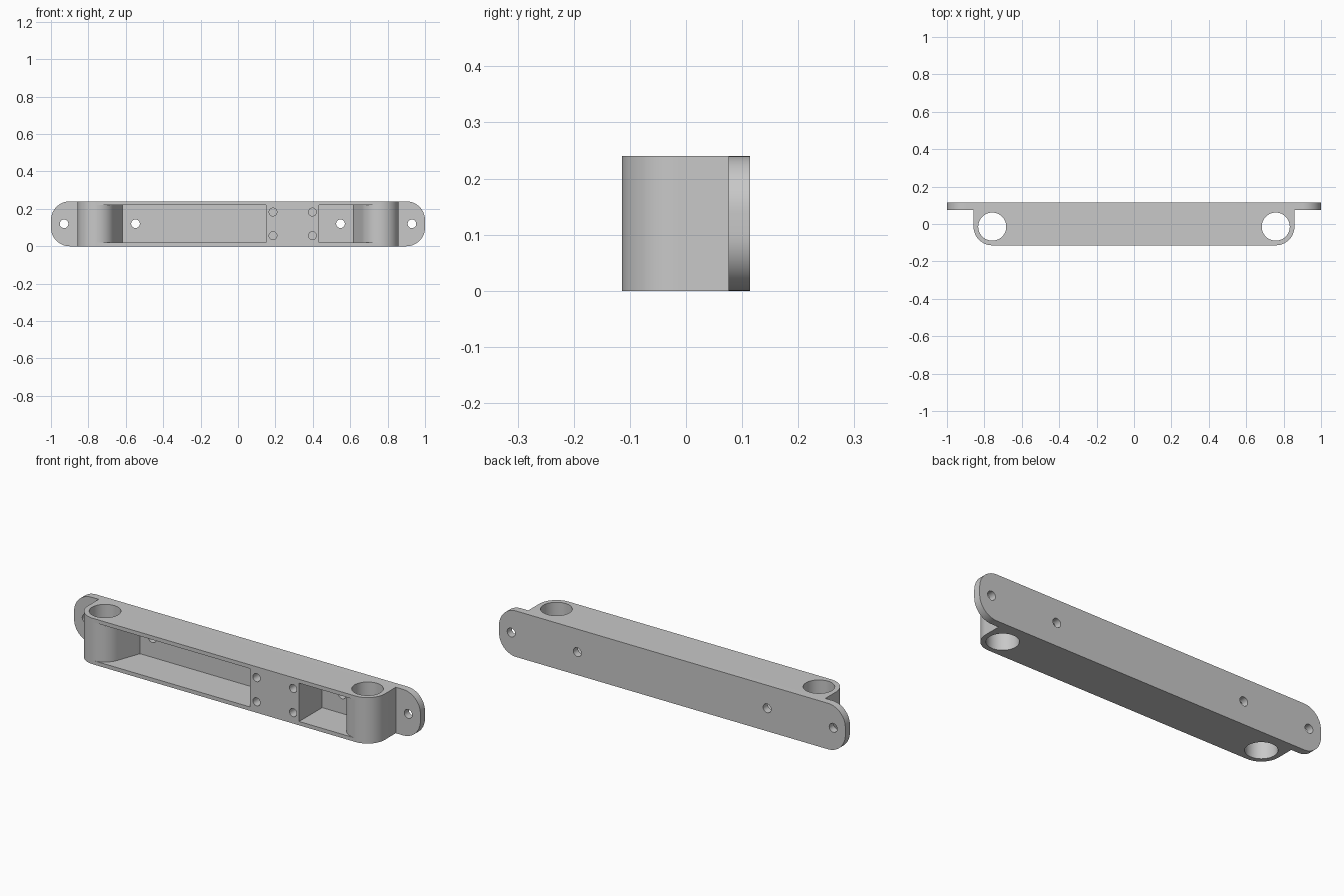
import bpy, bmesh
from math import cos, sin, tan, radians
from mathutils import Vector

cube = bpy.data.objects.get("Cube")
if cube:
    bpy.data.objects.remove(cube, do_unlink=True)

HALF_Y, HEIGHT = 0.114, 0.24
PLATE_Y = 0.076                      # front of the mounting plate and pocket backs
TUBE_X, TUBE_Y, TUBE_R = 0.758, -0.014, 0.1
BORE_R, SCREW_R, PILOT_R = 0.075, 0.023, 0.021

grey = bpy.data.materials.new("plain grey")
grey.diffuse_color = (0.58, 0.58, 0.58, 1)
grey.use_nodes = True
grey.node_tree.nodes["Principled BSDF"].inputs["Base Color"].default_value = grey.diffuse_color


def arc(cx, cy, r, start, end, steps):
    angles = [radians(start + (end - start) * i / steps) for i in range(steps + 1)]
    return [(cx + r * cos(a), cy + r * sin(a)) for a in angles]


def prism(points, low, high, axis="Z"):
    """Extrude a flat outline along Z, or an x-z outline along Y."""
    bm = bmesh.new()
    put = (lambda p: (p[0], p[1], low)) if axis == "Z" else (lambda p: (p[0], low, p[1]))
    face = bm.faces.new([bm.verts.new(put(p)) for p in points])
    step = Vector((0, 0, high - low)) if axis == "Z" else Vector((0, high - low, 0))
    grown = bmesh.ops.extrude_face_region(bm, geom=[face])["geom"]
    bmesh.ops.translate(bm, vec=step, verts=[v for v in grown if isinstance(v, bmesh.types.BMVert)])
    bmesh.ops.recalc_face_normals(bm, faces=bm.faces)
    return bm


def add_object(name, bm):
    mesh = bpy.data.meshes.new(name)
    bm.to_mesh(mesh)
    bm.free()
    obj = bpy.data.objects.new(name, mesh)
    bpy.context.collection.objects.link(obj)
    mesh.materials.append(grey)
    return obj


def round_hole(name, x, y, r, low, high, axis):
    return add_object(name, prism(arc(x, y, r, 0, 360, 48)[:-1], low, high, axis))


# Bar with round front corners and a thin mounting plate along the back
right = arc(TUBE_X, TUBE_Y, TUBE_R, -90, 0, 16)
right += [(TUBE_X + TUBE_R, PLATE_Y), (1, PLATE_Y), (1, HALF_Y)]
outline = right + [(-x, y) for x, y in reversed(right)]
bm = prism(outline, 0, HEIGHT)

# Round the four short corner edges of the plate
corners = []
for edge in bm.edges:
    a, b = (v.co for v in edge.verts)
    if a.x * b.x > 0.99 and abs(a.z - b.z) < 0.001:
        corners.append(edge)
bmesh.ops.bevel(bm, geom=corners, offset=0.1, offset_type="OFFSET", segments=14,
                profile=0.5, affect="EDGES")
bracket = add_object("bracket_body", bm)

cutters = []


# Front pockets, each wrapping round a tube and running off it in a sloping wall
def pocket(name, side, inner):
    lean = radians(20)
    curve = arc(TUBE_X, TUBE_Y, TUBE_R, -92, -160, 16)
    x, y = curve[-1]
    end = (x - (PLATE_Y - y) * tan(lean), PLATE_Y)
    front = -HALF_Y - 0.1
    pts = [(inner * side, front), (curve[0][0], front)] + curve + [end, (inner * side, PLATE_Y)]
    if side < 0:
        pts = [(-x, y) for x, y in pts[1:-1]]
        pts = [(inner, front)] + pts + [(inner, PLATE_Y)]
    cutters.append(add_object(name, prism(pts, 0.02, HEIGHT - 0.02)))


pocket("long_pocket_cutter", -1, 0.15)
pocket("short_pocket_cutter", 1, 0.433)

# Vertical bores and screw holes through the plate
for side in (-1, 1):
    cutters.append(round_hole("bore_cutter", side * TUBE_X, TUBE_Y, BORE_R, -0.1, 0.34, "Z"))
    for x in (0.93, 0.548):
        cutters.append(round_hole("screw_cutter", side * x, HEIGHT / 2, SCREW_R, 0.04, 0.2, "Y"))

# Four blind pilot holes in the solid block between the pockets
for x in (0.187, 0.398):
    for z in (0.057, 0.183):
        cutters.append(round_hole("pilot_cutter", x, z, PILOT_R, -0.2, 0.05, "Y"))

for cutter in cutters:
    cutter.hide_render = True
    mod = bracket.modifiers.new(cutter.name, "BOOLEAN")
    mod.operation, mod.solver, mod.object = "DIFFERENCE", "EXACT", cutter

# Bake the cuts and drop the cutters
bpy.context.view_layer.update()
baked = bpy.data.meshes.new_from_object(bracket.evaluated_get(bpy.context.evaluated_depsgraph_get()))
bracket.modifiers.clear()
bracket.data = baked
baked.materials.clear()
baked.materials.append(grey)
for cutter in cutters:
    bpy.data.objects.remove(cutter, do_unlink=True)

bpy.ops.object.select_all(action="DESELECT")
bracket.select_set(True)
bpy.context.view_layer.objects.active = bracket
bpy.ops.object.shade_smooth_by_angle(angle=radians(30))
